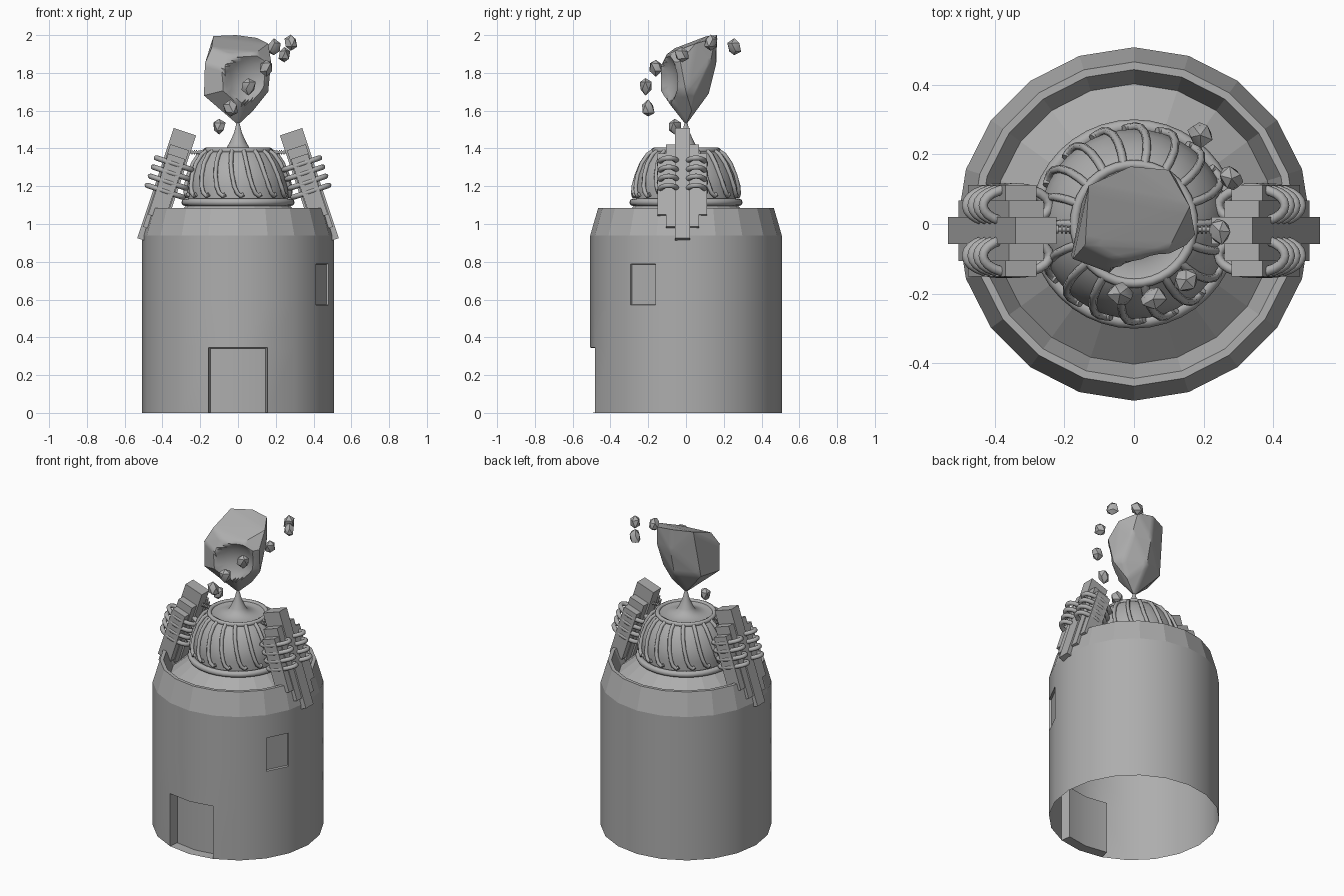
import bpy, bmesh, random
from math import sin, cos, pi, radians, atan2
from mathutils import Matrix, Vector

random.seed(4)
SIDES = 20
old = bpy.data.objects.get("Cube")
if old:
    bpy.data.objects.remove(old, do_unlink=True)

stone = bpy.data.materials.new("stone grey")
stone.use_nodes = True
GREY = (0.42, 0.42, 0.42, 1)
stone.diffuse_color = GREY
stone.node_tree.nodes["Principled BSDF"].inputs["Base Color"].default_value = GREY


def finish(bm, name, smooth=None, matrix=None):
    """Turn a bmesh into an object; smooth is the sharp-edge angle in degrees."""
    me = bpy.data.meshes.new(name)
    if matrix:
        bm.transform(matrix)
        if matrix.determinant() < 0:
            bmesh.ops.reverse_faces(bm, faces=bm.faces)
    bm.to_mesh(me)
    bm.free()
    me.materials.append(stone)
    if smooth:
        me.shade_smooth()
        me.set_sharp_from_angle(angle=radians(smooth))
    ob = bpy.data.objects.new(name, me)
    bpy.context.collection.objects.link(ob)


def lathe(profile, sides=SIDES):
    """Revolve (radius, height) points, listed from the outer bottom upwards."""
    bm = bmesh.new()
    rings = [[bm.verts.new((r * sin(2 * pi * i / sides), -r * cos(2 * pi * i / sides), z))
              for i in range(sides)] for r, z in profile]
    for a, b in zip(rings, rings[1:]):
        for i in range(sides):
            j = (i + 1) % sides
            bm.faces.new((a[i], a[j], b[j], b[i]))
    return bm


def tube(name, points, radius, matrix=None, cyclic=False, sides=8):
    """Sweep a round section along a path."""
    bm = bmesh.new()
    pts = [Vector(p) for p in points]
    n = len(pts)
    rings = []
    for k, p in enumerate(pts):
        before = pts[k - 1] if cyclic or k else p
        after = pts[(k + 1) % n] if cyclic or k < n - 1 else p
        t = (after - before).normalized()
        ref = Vector((0, 0, 1)) if abs(t.z) < 0.97 else Vector((1, 0, 0))
        u = t.cross(ref).normalized()
        v = u.cross(t)
        rings.append([bm.verts.new(p + radius * (cos(2 * pi * i / sides) * u + sin(2 * pi * i / sides) * v))
                      for i in range(sides)])
    for k in range(n if cyclic else n - 1):
        a, b = rings[k], rings[(k + 1) % n]
        for i in range(sides):
            j = (i + 1) % sides
            bm.faces.new((a[i], a[j], b[j], b[i]))
    if not cyclic:
        bm.faces.new(rings[0])
        bm.faces.new(rings[-1])
    bmesh.ops.recalc_face_normals(bm, faces=bm.faces)
    finish(bm, name, 50, matrix)


def recess(bm, test, frame, depth):
    """Sink the faces that pass the test, leaving a thin frame."""
    faces = [f for f in bm.faces if test(f.calc_center_median())]
    bmesh.ops.inset_region(bm, faces=faces, thickness=frame, use_even_offset=True, use_boundary=True)
    bmesh.ops.inset_region(bm, faces=faces, thickness=0.003, depth=-depth, use_even_offset=True)


# Tower wall: open below, with a sunken doorway and window
bm = lathe([(0.507, 0), (0.507, 0.345), (0.507, 0.567), (0.507, 0.793), (0.507, 0.94)])
recess(bm, lambda c: c.z < 0.3 and c.y < 0 and abs(c.x) < 0.12, 0.015, 0.06)
recess(bm, lambda c: 0.6 < c.z < 0.75 and 0.42 < c.x < 0.46 and c.y < 0, 0.004, 0.013)
finish(bm, "tower_wall", 30)

# Sloped collar, rim and sunken roof
finish(lathe([(0.507, 0.94), (0.465, 1.085), (0.443, 1.085), (0.402, 0.99), (0.27, 1.1)]), "collar_and_roof")

# Dome with a spire rising from its dished top
dome = [(0.27, 1.08), (0.265, 1.13), (0.272, 1.19), (0.258, 1.26), (0.232, 1.32), (0.195, 1.37),
        (0.165, 1.395), (0.13, 1.385), (0.06, 1.405), (0.045, 1.43), (0.022, 1.48), (0.004, 1.55)]
finish(lathe(dome, 40), "dome_and_spire", 50)


def circle(r, z, n=40):
    return [(r * cos(2 * pi * i / n), r * sin(2 * pi * i / n), z) for i in range(n)]


tube("dome_base_ring", circle(0.28, 1.115), 0.02, cyclic=True)
tube("dome_top_ring", circle(0.17, 1.39), 0.014, cyclic=True)

# Twisting ribs with a hooked foot: (radius, height, twist in degrees)
RIBS = 18
rib = [(0.17, 1.39, 0), (0.205, 1.368, 0), (0.238, 1.32, 1), (0.262, 1.26, 3),
       (0.277, 1.2, 6), (0.28, 1.165, 9), (0.277, 1.148, 13), (0.274, 1.157, 16)]
for k in range(RIBS):
    base = 2 * pi * k / RIBS
    tube("dome_rib", [(r * cos(base + radians(a)), r * sin(base + radians(a)), z) for r, z, a in rib], 0.012)

# Leaning buttresses: stepped bars, binding rings and a threaded rod
MID_Y = -0.019
for side, label in ((1, "left"), (-1, "right")):
    mirror = Matrix.Diagonal((side, 1, 1, 1))
    lean = mirror @ Matrix.Translation((0.378, MID_Y, 1.197)) @ Matrix.Rotation(radians(-18.4), 4, "Y")

    def bar(name, y, width, depth, length, shift):
        bm = bmesh.new()
        bmesh.ops.create_cube(bm, size=1)
        box = Matrix.Translation((0, y, shift)) @ Matrix.Diagonal((depth, width, length, 1))
        finish(bm, f"{label}_{name}", None, lean @ box)

    bar("main_bar", 0, 0.078, 0.124, 0.614, 0)
    for s in (-1, 1):
        bar("middle_bar", s * 0.063, 0.048, 0.104, 0.46, -0.01)
        bar("outer_bar", s * 0.109, 0.044, 0.094, 0.34, 0)
        for k in range(4):
            loop = [(0.1 * cos(2 * pi * i / 24), s * 0.072 + 0.05 * sin(2 * pi * i / 24), -0.025 + 0.051 * k)
                    for i in range(24)]
            tube(f"{label}_binding_ring", loop, 0.014, lean, True)
    tube(f"{label}_rod", [(0.15, -0.015, 1.38), (0.29, -0.015, 1.38)], 0.007, mirror)
    for k in range(6):
        tube(f"{label}_rod_thread", [(0.18 + 0.012 * k, -0.015, 1.38), (0.186 + 0.012 * k, -0.015, 1.38)],
             0.012, mirror)

# Large floating rock: pointed below, slanted on top
bm = bmesh.new()
for p in [(0, 0, 1.525), (-0.08, 0, 1.6), (0.08, 0.03, 1.6), (0.02, -0.09, 1.64),
          (-0.18, -0.09, 1.68), (-0.15, 0.06, 1.69), (0, 0.12, 1.69), (0.13, 0.05, 1.69), (0.16, 0, 1.7),
          (-0.06, -0.14, 1.71), (0.08, -0.12, 1.7),
          (-0.175, -0.1, 1.85), (-0.07, -0.14, 1.82), (0.1, -0.12, 1.85), (0.175, -0.03, 1.86),
          (0.12, 0.13, 1.86), (0, 0.16, 1.85),
          (-0.14, -0.06, 1.93), (-0.13, 0.11, 1.995), (-0.01, 0.165, 2), (0.1, 0.155, 1.985),
          (0.16, 0.05, 1.955), (0.1, -0.07, 1.91), (-0.06, -0.1, 1.9)]:
    bm.verts.new(p)
bmesh.ops.convex_hull(bm, input=bm.verts)
bmesh.ops.delete(bm, geom=[v for v in bm.verts if not v.link_faces], context="VERTS")
bmesh.ops.subdivide_edges(bm, edges=bm.edges, cuts=5, use_grid_fill=True)
# Hollow scooped out of its front left
hollow, reach = Vector((0.1, -0.25, 1.76)), 0.21
for v in bm.verts:
    offset = v.co - hollow
    if offset.length < reach:
        flat = Vector((offset.x, 0, offset.z))
        if flat.length < reach:
            v.co.y = hollow.y + (reach ** 2 - flat.length ** 2) ** 0.5
bmesh.ops.recalc_face_normals(bm, faces=bm.faces)
finish(bm, "floating_rock", 35)

# Trail of small rocks spiralling up around it
trail = [(-0.1, -0.06, 1.515), (-0.04, -0.2, 1.61), (0.055, -0.215, 1.73), (0.15, -0.16, 1.83),
         (0.245, -0.02, 1.895), (0.28, 0.13, 1.96), (0.19, 0.255, 1.935)]
for x, y, z in trail:
    bm = bmesh.new()
    bmesh.ops.create_icosphere(bm, subdivisions=1, radius=1)
    for v in bm.verts:
        v.co *= random.uniform(0.85, 1.15)
    place = Matrix.Translation((x, y, z)) @ Matrix.Rotation(atan2(y, x), 4, "Z")
    finish(bm, "small_rock", 35, place @ Matrix.Diagonal((0.034, 0.04, 0.045, 1)))
